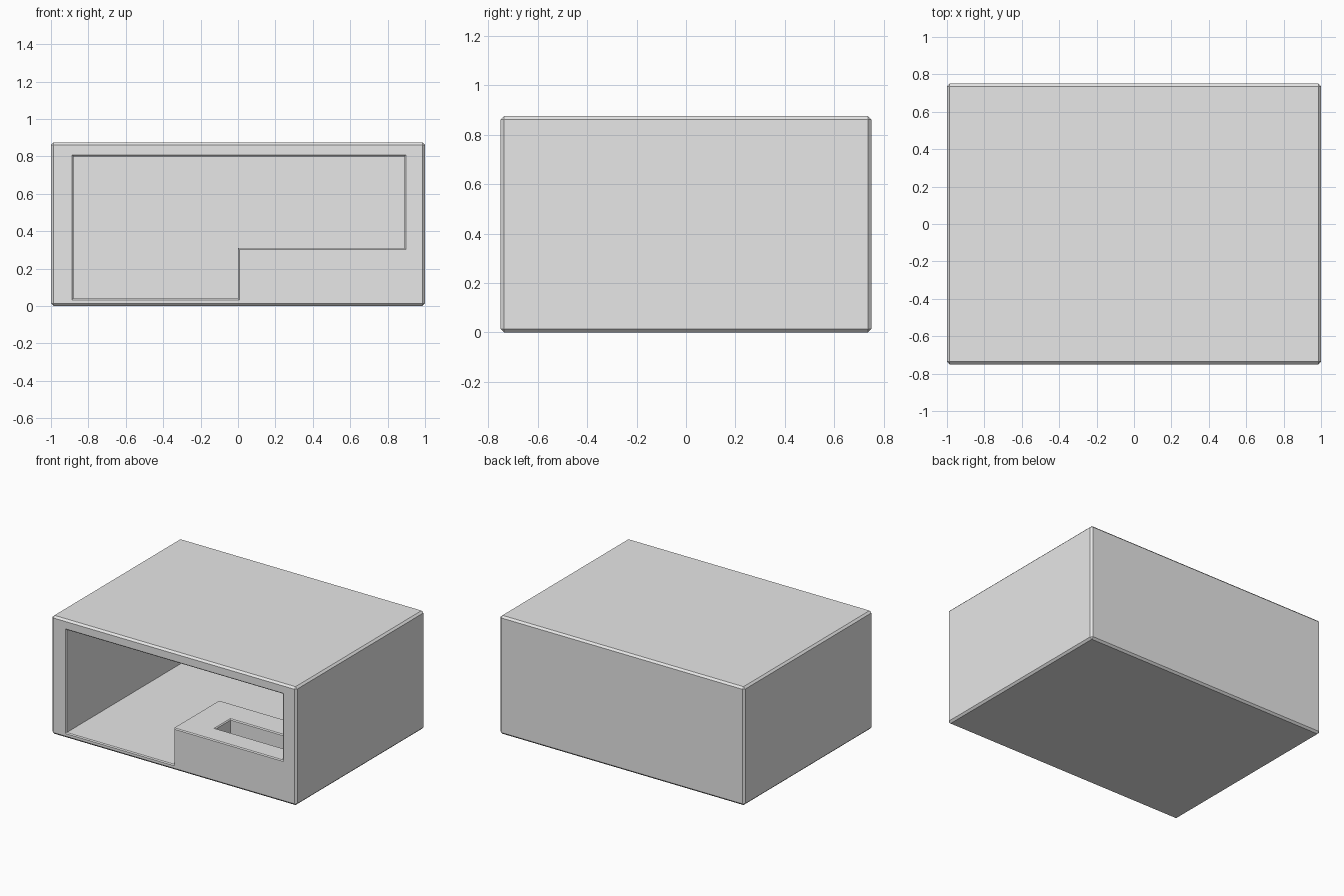
import bpy
import bmesh
from mathutils import Vector

default = bpy.data.objects.get("Cube")
if default:
    bpy.data.objects.remove(default, do_unlink=True)

# One grey for the whole body
grey = bpy.data.materials.new("plain_grey")
grey.use_nodes = True
COLOUR = (0.8, 0.8, 0.8, 1)
grey.diffuse_color = COLOUR
grey.node_tree.nodes["Principled BSDF"].inputs["Base Color"].default_value = COLOUR


def box(name, low, high, chamfer=0):
    low, high = Vector(low), Vector(high)
    bm = bmesh.new()
    bmesh.ops.create_cube(bm, size=1)
    for v in bm.verts:
        v.co = (low + high) / 2 + v.co * (high - low)
    if chamfer:
        bmesh.ops.bevel(bm, geom=bm.edges[:], offset=chamfer, segments=1,
                        affect='EDGES')
    mesh = bpy.data.meshes.new(name)
    bm.to_mesh(mesh)
    bm.free()
    mesh.materials.append(grey)
    obj = bpy.data.objects.new(name, mesh)
    bpy.context.collection.objects.link(obj)
    return obj


def cut(target, cutter):
    mod = target.modifiers.new("cut", 'BOOLEAN')
    mod.operation = 'DIFFERENCE'
    mod.solver = 'EXACT'
    mod.object = cutter
    cutter.hide_render = True
    cutter.hide_set(True)


FRONT, LEDGE = -0.75, 0.31

# Outer shell with chamfered edges
shell = box("shell", (-1, FRONT, 0), (1, 0.75, 0.875), chamfer=0.014)

# Hollow, which leaves a raised ledge standing in the front corner
hollow = box("hollow_cutter", (-0.88, -0.9, 0.04), (0.89, 0.63, 0.8))
ledge = box("ledge_keeper", (0, -1, -0.1), (1.2, -0.22, LEDGE))
slot = box("slot_cutter", (0.23, -0.59, 0.1), (0.8, -0.415, 0.4))
cut(hollow, ledge)
cut(shell, hollow)
cut(shell, slot)

# Bake the cuts and remove the helpers
bpy.context.view_layer.update()
depsgraph = bpy.context.evaluated_depsgraph_get()
baked = bpy.data.meshes.new_from_object(shell.evaluated_get(depsgraph))
shell.modifiers.clear()
shell.data = baked
for helper in (hollow, ledge, slot):
    bpy.data.objects.remove(helper, do_unlink=True)


# Fine chamfer around the opening and the slot rim
def is_rim(edge):
    a, b = (v.co for v in edge.verts)
    opening = all(abs(p.y - FRONT) < 1e-4 and abs(p.x) < 0.95
                  and 0.03 < p.z < 0.82 for p in (a, b))
    slot_rim = all(abs(p.z - LEDGE) < 1e-4 and 0.2 < p.x < 0.82
                   and -0.6 < p.y < -0.4 for p in (a, b))
    return (opening or slot_rim) and edge.calc_face_angle(0) > 1


bm = bmesh.new()
bm.from_mesh(baked)
bmesh.ops.remove_doubles(bm, verts=bm.verts[:], dist=1e-5)
rim = [e for e in bm.edges if is_rim(e)]
bmesh.ops.bevel(bm, geom=rim, offset=0.007, segments=1, affect='EDGES')
for f in bm.faces:
    f.material_index = 0
    f.smooth = False
bm.to_mesh(baked)
bm.free()
baked.materials.clear()
baked.materials.append(grey)
